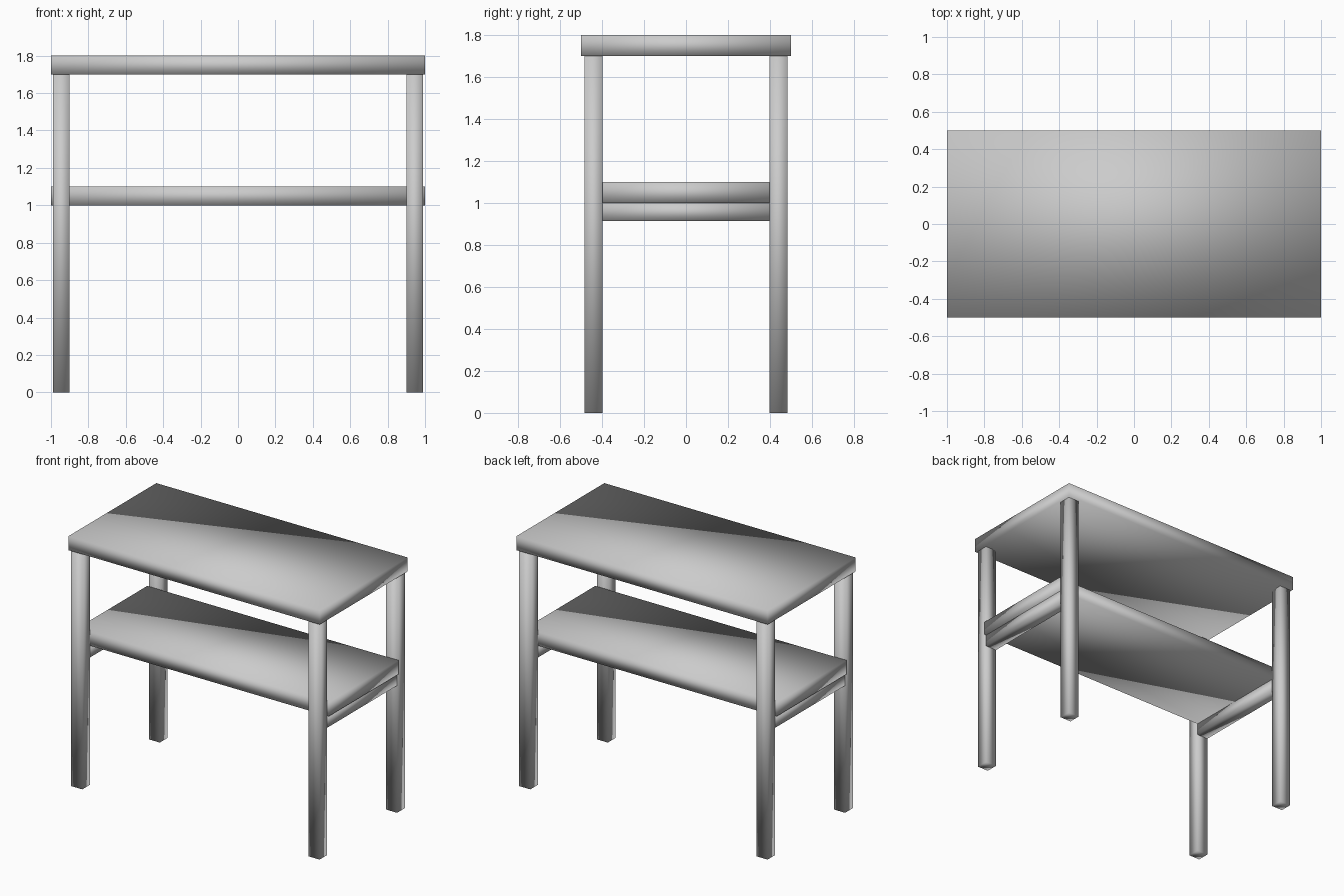
import bpy

if "Cube" in bpy.data.objects:
    bpy.data.objects.remove(bpy.data.objects["Cube"])


def box(name, lo, hi):
    """Soft-shaded box between two opposite corners."""
    centre = [(a + b) / 2 for a, b in zip(lo, hi)]
    bpy.ops.mesh.primitive_cube_add(size=1, location=centre)
    ob = bpy.context.object
    ob.name = name
    ob.scale = [b - a for a, b in zip(lo, hi)]
    bpy.ops.object.transform_apply(location=False, rotation=False, scale=True)
    bpy.ops.object.shade_smooth()
    return ob


# Table top and lower shelf
box("table_top", (-1, -0.5, 1.7), (1, 0.5, 1.8))
box("lower_shelf", (-1, -0.397, 1.0), (1, 0.397, 1.1))

for side, sx in (("left", -1), ("right", 1)):
    x0, x1 = sorted((sx * 0.9, sx * 0.988))
    # Rail under each end of the shelf
    box(f"{side}_shelf_rail", (x0, -0.397, 0.915), (x1, 0.397, 1.0))
    # Front and back legs
    for end, sy in (("front", -1), ("back", 1)):
        y0, y1 = sorted((sy * 0.397, sy * 0.484))
        box(f"{end}_{side}_leg", (x0, y0, 0), (x1, y1, 1.7))
